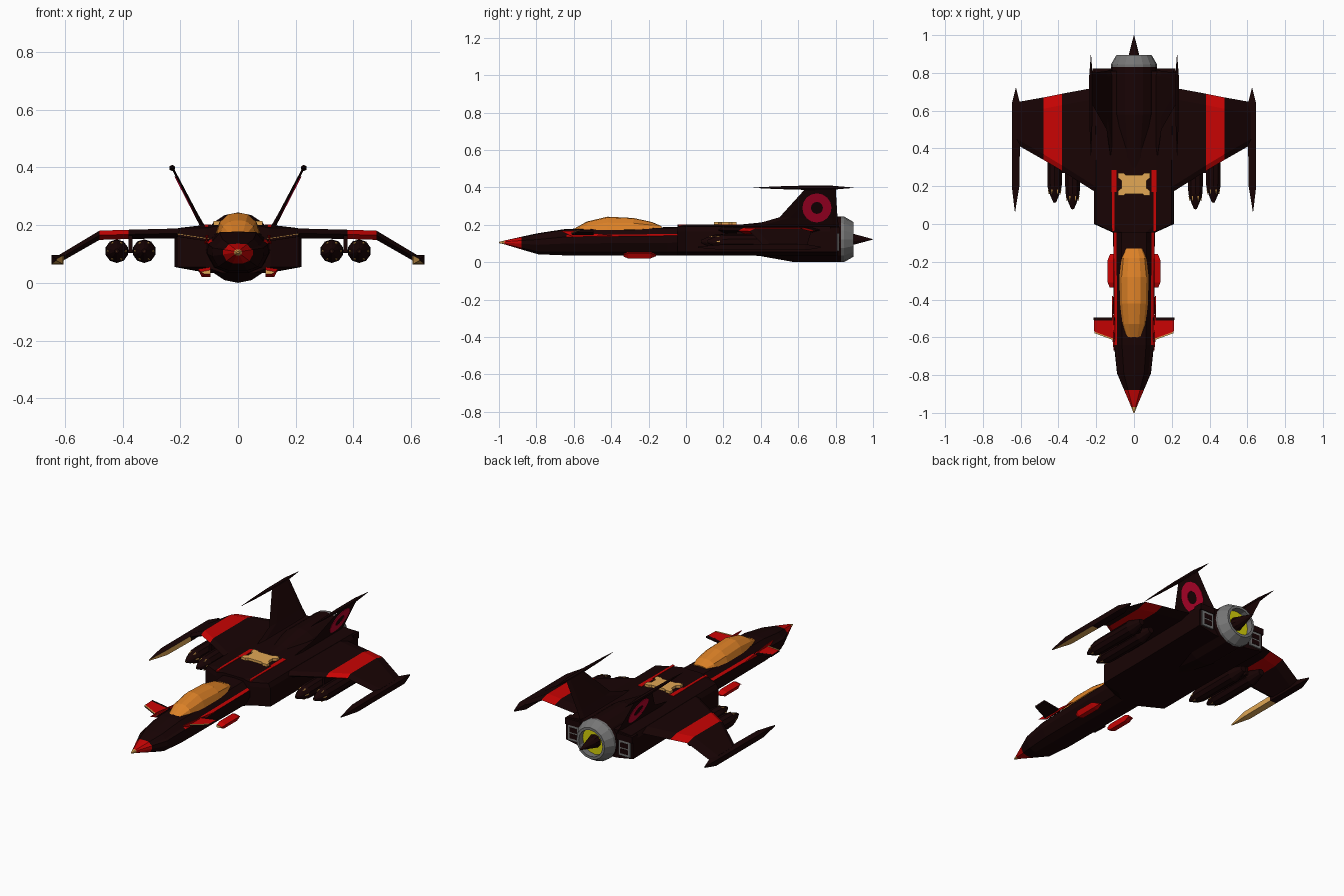
import bpy, bmesh, math
from mathutils import Vector

if "Cube" in bpy.data.objects:
    bpy.data.objects.remove(bpy.data.objects["Cube"])


def material(name, r, g, b):
    m = bpy.data.materials.new(name)
    m.diffuse_color = (r, g, b, 1)
    m.use_nodes = True
    m.node_tree.nodes["Principled BSDF"].inputs["Base Color"].default_value = m.diffuse_color
    return m


DARK = material("dark maroon", 0.009, 0.001, 0.0012)
RED = material("bright red", 0.58, 0.001, 0.001)
TAN = material("tan gold", 0.76, 0.39, 0.09)
ORANGE = material("canopy orange", 0.72, 0.22, 0.02)
GREY = material("nozzle grey", 0.18, 0.18, 0.18)
YELLOW = material("burner yellow", 0.68, 0.64, 0.003)
CRIMSON = material("crimson", 0.5, 0.001, 0.025)


def loft(name, rings, mats, rule=None, closed=False):
    """Skin a list of equal-length rings; rule(centre, normal) picks the material."""
    bm = bmesh.new()
    vs = [[bm.verts.new(p) for p in r] for r in rings]
    n = len(vs[0])
    pairs = list(zip(vs, vs[1:])) + ([(vs[-1], vs[0])] if closed else [])
    for a, b in pairs:
        for i in range(n):
            j = (i + 1) % n
            bm.faces.new((a[i], a[j], b[j], b[i]))
    if not closed:
        bm.faces.new(vs[0])
        bm.faces.new(vs[-1])
    bmesh.ops.recalc_face_normals(bm, faces=bm.faces)
    if rule:
        for f in bm.faces:
            f.material_index = rule(f.calc_center_median(), f.normal)
    me = bpy.data.meshes.new(name)
    bm.to_mesh(me)
    bm.free()
    for m in mats:
        me.materials.append(m)
    ob = bpy.data.objects.new(name, me)
    bpy.context.collection.objects.link(ob)
    return ob


def circle(y, r, n=16, cx=0, cz=0.122):
    return [(cx + r * math.sin(2 * math.pi * i / n), y, cz - r * math.cos(2 * math.pi * i / n))
            for i in range(n)]


def lathe(name, prof, mats, n=16, cx=0, cz=0.122, **kw):
    return loft(name, [circle(y, r, n, cx, cz) for y, r in prof], mats, **kw)


def plate(name, pts, offset, mats, rule=None):
    o = Vector(offset)
    return loft(name, [[Vector(p) - o / 2 for p in pts], [Vector(p) + o / 2 for p in pts]], mats, rule)


def box(name, x, y, z, mat):
    return loft(name, [[(x[0], v, z[0]), (x[1], v, z[0]), (x[1], v, z[1]), (x[0], v, z[1])]
                       for v in y], [mat])


def section(y, half):
    return [(x, y, z) for x, z in half] + [(-x, y, z) for x, z in half[-2:0:-1]]


# Forward fuselage: one cross-section scaled along the length, with a red ledge
SHAPE = [(0, 1), (.6, .97), (.84, .76), (.98, .70), (1, .45), (.76, .12), (.35, 0), (0, 0)]
stations = [(-1, .003, .102, .108), (-.97, .014, .095, .116), (-.88, .052, .068, .136),
            (-.79, .09, .042, .155), (-.64, .106, .036, .178), (-.1, .11, .035, .187), (.3, .115, .035, .2)]


def nose_paint(c, n):
    if c.y < -.97:
        return 2
    if c.y < -.88:
        return 1
    return 1 if c.y > -.65 and .095 < abs(c.x) < .107 and n.z > .5 else 0


loft("forward_fuselage", [section(y, [(w * x, a + (b - a) * z) for x, z in SHAPE])
                          for y, w, a, b in stations], [DARK, RED, TAN], nose_paint)

# Main body with side intakes
MID = [(0, .2), (.55, .2), (.94, .19), (1, .165), (1, .055), (.5, .035), (0, .035)]
loft("main_body", [section(y, [(w * x, z) for x, z in MID])
                   for y, w in [(-.045, .113), (0, .212), (.3, .212), (.81, .22)]], [DARK])

# Engine barrel, nozzle, burner and exhaust cone
lathe("engine_barrel", [(.3, .08), (.4, .09), (.58, .122), (.83, .122)], [DARK])
lathe("nozzle", [(.828, .122), (.845, .122), (.895, .093), (.895, .078), (.85, .08), (.828, .08)],
      [GREY], closed=True)
lathe("burner", [(.84, .08), (.855, .08)], [YELLOW])
lathe("exhaust_cone", [(.85, .04), (.885, .032), (1, .001)], [DARK], n=10)

# Canopy
CAN = [(0, 1), (.45, .93), (.85, .55), (1, 0), (0, -.3)]
loft("canopy", [section(y, [(w * x, a + h * z) for x, z in CAN])
                for y, w, a, h in [(-.6, .04, .17, .008), (-.53, .062, .172, .045),
                                   (-.42, .074, .172, .071), (-.28, .077, .174, .062),
                                   (-.18, .066, .178, .036), (-.13, .045, .182, .01)]], [ORANGE])

# Dorsal hatch: square plate with notched sides
hatch = [(.085, .15), (.085, .175), (.066, .19), (.066, .23), (.085, .245), (.085, .27), (.055, .27),
         (.045, .26), (-.045, .26), (-.055, .27), (-.085, .27), (-.085, .245), (-.066, .23),
         (-.066, .19), (-.085, .175), (-.085, .15), (-.055, .15), (-.045, .16), (.045, .16), (.055, .15)]
plate("dorsal_hatch", [(x, y, .207) for x, y in hatch], (0, 0, .014), [TAN])

for s, side in ((1, "right"), (-1, "left")):
    # Red strips beside the hatch and along the body shoulder
    box(side + "_hatch_strip", (s * .092, s * .118), (.17, .285), (.192, .202), RED)
    box(side + "_shoulder_strip", (s * .102, s * .116), (-.04, .17), (.193, .202), RED)
    plate(side + "_nose_stripe", [(s * .105, -.67, .166), (s * .109, -.6, .166), (s * .113, -.38, .142),
                                  (s * .112, -.6, .134)], (s * .006, 0, 0), [RED])

    # Canard: red top with a thin gold leading edge, dark elsewhere
    plate(side + "_canard", [(s * .1, -.615, .148), (s * .21, -.575, .165), (s * .213, -.51, .165),
                             (s * .1, -.51, .148)], (0, 0, .01), [DARK, RED],
          lambda c, n: int(n.z > .5))
    plate(side + "_canard_edge", [(s * .1, -.618, .153), (s * .21, -.578, .17), (s * .21, -.57, .17),
                                  (s * .1, -.61, .153)], (0, 0, .003), [TAN])
    plate(side + "_canard_flap", [(s * .1, -.51, .148), (s * .213, -.51, .165), (s * .215, -.495, .165),
                                  (s * .1, -.495, .148)], (0, 0, .009), [DARK])

    # Gun fairing under the nose
    loft(side + "_gun_fairing", [[(s * .095, y, .02 + d), (s * (.125 - d), y, .02 + d),
                                  (s * (.139 - d), y, .048 - d), (s * .095, y, .055 - d)]
                                 for y, d in [(-.335, .01), (-.31, 0), (-.19, 0), (-.16, .012)]],
         [RED, TAN], lambda c, n: int(n.y < -.9))

    # Cranked wing with a wrapped red band
    def wing_ring(x, le, te, z, t):
        return [(s * x, le, z), (s * x, le + .03, z + t), (s * x, te - .06, z + t),
                (s * x, te, z), (s * x, te - .06, z - t), (s * x, le + .03, z - t)]
    loft(side + "_wing", [wing_ring(.19, .16, .725, .172, .017), wing_ring(.38, .28, .69, .168, .016),
                          wing_ring(.48, .34, .67, .165, .016), wing_ring(.62, .42, .645, .083, .014)],
         [DARK, RED], lambda c, n: int(.4 < abs(c.x) < .46))

    # Wing tip rail, gold inside and below at the front
    loft(side + "_tip_rail", [[(s * (.625 + w * u + k), y, .08 + h * v)
                               for u, v in ((-1, -1), (1, -1), (1, 1), (-1, 1))]
                              for y, w, h, k in [(.065, .001, .003, .005), (.2, .02, .015, .002),
                                                 (.42, .021, .016, 0), (.64, .021, .016, 0),
                                                 (.72, .001, .003, 0)]],
         [DARK, TAN], lambda c, n: int(c.y < .42 and (n.z < -.5 or n.x * s < -.4)))

    # Rocket pods in pairs on a shared pylon
    for x, dy, tag in ((.325, 0, "inner"), (.42, .035, "outer")):
        lathe(f"{side}_{tag}_pod", [(.08 + dy, .008), (.115 + dy, .024), (.16 + dy, .039),
                                    (.2 + dy, .041), (.45 + dy, .041), (.53 + dy, .018)],
              [DARK], n=10, cx=s * x, cz=.11)
        for i in range(7):
            a = i * math.tau / 6
            r, y0 = (.03, .122 + dy) if i < 6 else (0, .075 + dy)
            lathe(f"{side}_{tag}_rocket_tip_{i + 1}", [(y0, .001), (y0 + .025, .006)], [TAN], n=5,
                  cx=s * x + r * math.cos(a), cz=.11 + r * math.sin(a))
    box(side + "_pylon", (s * .366, s * .38), (.27, .5), (.105, .165), DARK)
    box(side + "_pod_beam", (s * .34, s * .41), (.29, .48), (.104, .116), DARK)

    # Canted tail fin with root fairing
    def fin_x(z):
        return .13 + .516 * (z - .21)
    loft(side + "_fin", [[(s * (fin_x(z) + u * t), y, z) for u, y in
                          ((0, a), (1, a + .06), (1, b - .03), (0, b), (-1, b - .03), (-1, a + .06))]
                         for z, a, b, t in [(.185, .3, .815, .012), (.205, .38, .815, .008),
                                            (.24, .5, .81, .006), (.4, .645, .8, .004)]], [DARK])
    # Needle rail on the fin tip
    lathe(side + "_fin_rail", [(.36, .001), (.48, .007), (.62, .011), (.78, .011), (.895, .001)],
          [DARK], n=6, cx=s * .228, cz=.398)

    # Plain round marking on the outer fin face
    def mark(r, off):
        return [(s * (fin_x(.29 + r * math.sin(a)) + off), .7 + r * math.cos(a), .29 + r * math.sin(a))
                for a in (k * math.tau / 16 for k in range(16))]
    loft(side + "_fin_marking", [mark(.078, .003), mark(.078, .0085), mark(.032, .0085),
                                 mark(.032, .003)], [CRIMSON], closed=True)

    # Grey side exhaust with dark slots, tucked under the body's trailing edge
    box(side + "_side_exhaust", (s * .128, s * .206), (.77, .818), (.06, .152), GREY)
    box(side + "_exhaust_cover", (s * .12, s * .22), (.77, .822), (.152, .188), DARK)
    for k in range(2):
        box(f"{side}_exhaust_slot_{k + 1}", (s * .142, s * .192), (.812, .82),
            (.074 + k * .036, .102 + k * .036), DARK)
